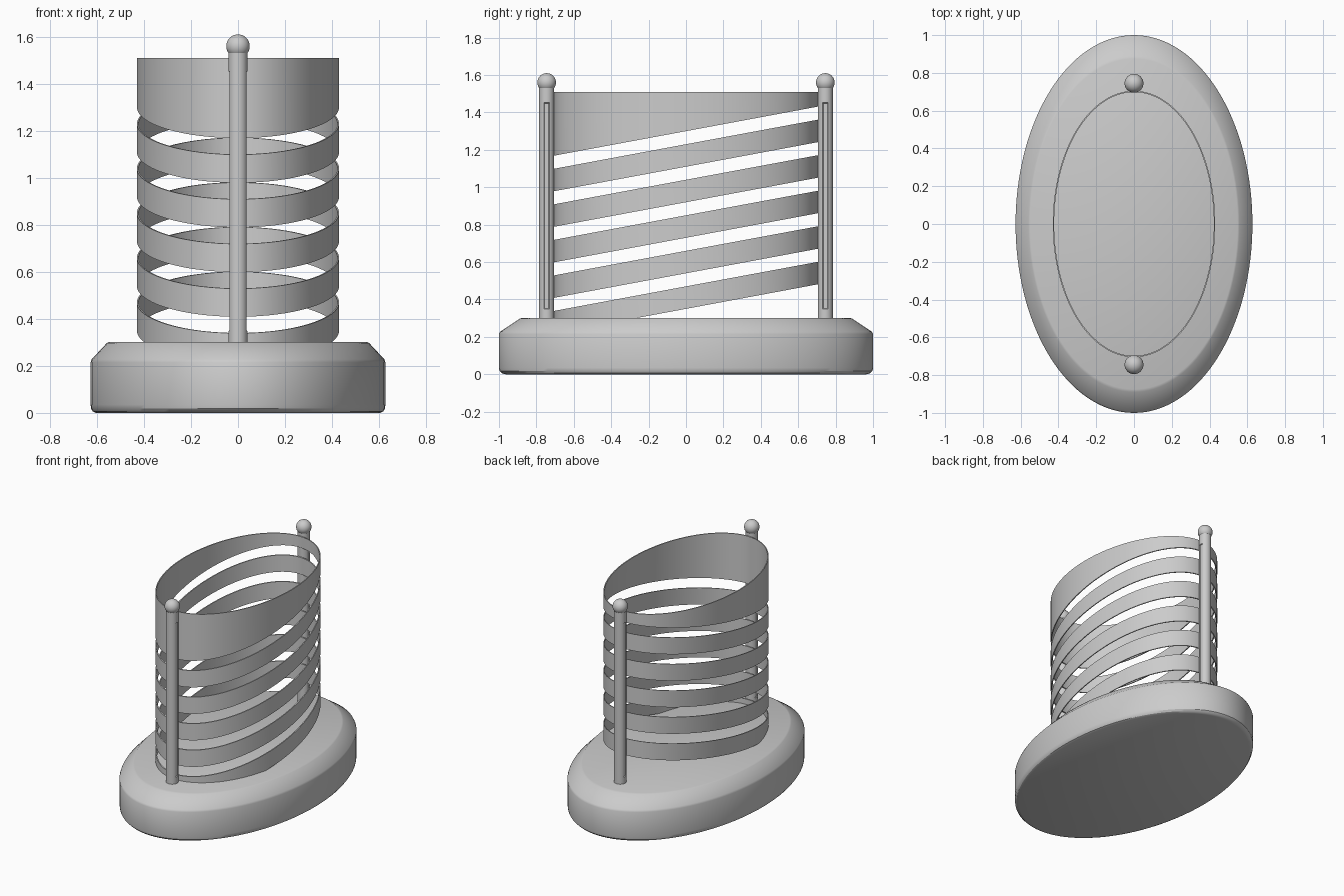
import bpy, bmesh, math

if "Cube" in bpy.data.objects:
    bpy.data.objects.remove(bpy.data.objects["Cube"])

grey = bpy.data.materials.new("plain_grey")
grey.diffuse_color = (0.6, 0.6, 0.6, 1)
grey.use_nodes = True
grey.node_tree.nodes["Principled BSDF"].inputs["Base Color"].default_value = grey.diffuse_color


def finish(name, bm, angle=30):
    bmesh.ops.recalc_face_normals(bm, faces=bm.faces)
    me = bpy.data.meshes.new(name)
    bm.to_mesh(me)
    bm.free()
    me.materials.append(grey)
    for p in me.polygons:
        p.use_smooth = True
    me.set_sharp_from_angle(angle=math.radians(angle))
    ob = bpy.data.objects.new(name, me)
    bpy.context.collection.objects.link(ob)
    return ob


def loft(name, rings, wrap=False, angle=30):
    """Skin a list of equal-length rings; wrap joins last to first, else ends are capped."""
    bm = bmesh.new()
    vs = [[bm.verts.new(p) for p in r] for r in rings]
    n = len(vs[0])
    for k in range(len(vs) if wrap else len(vs) - 1):
        a, b = vs[k], vs[(k + 1) % len(vs)]
        for i in range(n):
            j = (i + 1) % n
            bm.faces.new((a[i], a[j], b[j], b[i]))
    if not wrap:
        bm.faces.new(vs[0])
        bm.faces.new(vs[-1])
    return finish(name, bm, angle)


def ellipse(rx, ry, zf, n=128):
    pts = []
    for i in range(n):
        t = 2 * math.pi * i / n
        y = ry * math.sin(t)
        pts.append((rx * math.cos(t), y, zf(y)))
    return pts


# oval base: rounded foot, straight wall, sloped shoulder
profile = [(0.965, 0.0), (0.985, 0.006), (0.997, 0.018), (1.0, 0.035),
           (1.0, 0.215), (0.993, 0.228), (0.89, 0.297), (0.875, 0.302)]
loft("oval_base", [ellipse(0.627 * s, 1.0 * s, lambda y, z=z: z) for s, z in profile])

# thin oval bands, cut by slanted planes
SLOPE, TOP, FLOOR, THICK = 0.186, 1.51, 0.295, 0.007


def band(name, low, high):
    ox, oy = 0.43, 0.705
    ix, iy = ox - THICK, oy - THICK
    loft(name, [ellipse(ox, oy, low), ellipse(ox, oy, high),
                ellipse(ix, iy, high), ellipse(ix, iy, low)], wrap=True)


def slant(z):
    return lambda y: max(FLOOR, z + SLOPE * y)


band("top_band", slant(1.30), lambda y: TOP)
for k in range(5):
    top = 1.23 - 0.19 * k
    band(f"slanted_band_{k + 1}", slant(top - 0.12), slant(top))


# upright posts with a shallow flute on each side, topped by balls
def post_ring(cy, r, z, fluted, n=48):
    pts = []
    for i in range(n):
        t = 2 * math.pi * i / n
        x, y = r * math.cos(t), r * math.sin(t)
        if fluted and abs(y) < 0.014:
            x = math.copysign(r - 0.007, x)
        pts.append((x, cy + y, z))
    return pts


for label, cy in (("front", -0.745), ("back", 0.745)):
    levels = [(0.29, 0), (0.349, 0), (0.352, 1), (1.449, 1), (1.452, 0), (1.54, 0)]
    loft(f"{label}_post", [post_ring(cy, 0.04, z, f) for z, f in levels])
    bm = bmesh.new()
    bmesh.ops.create_uvsphere(bm, u_segments=32, v_segments=16, radius=0.05)
    bmesh.ops.translate(bm, verts=bm.verts, vec=(0, cy, 1.56))
    finish(f"{label}_post_ball", bm)
